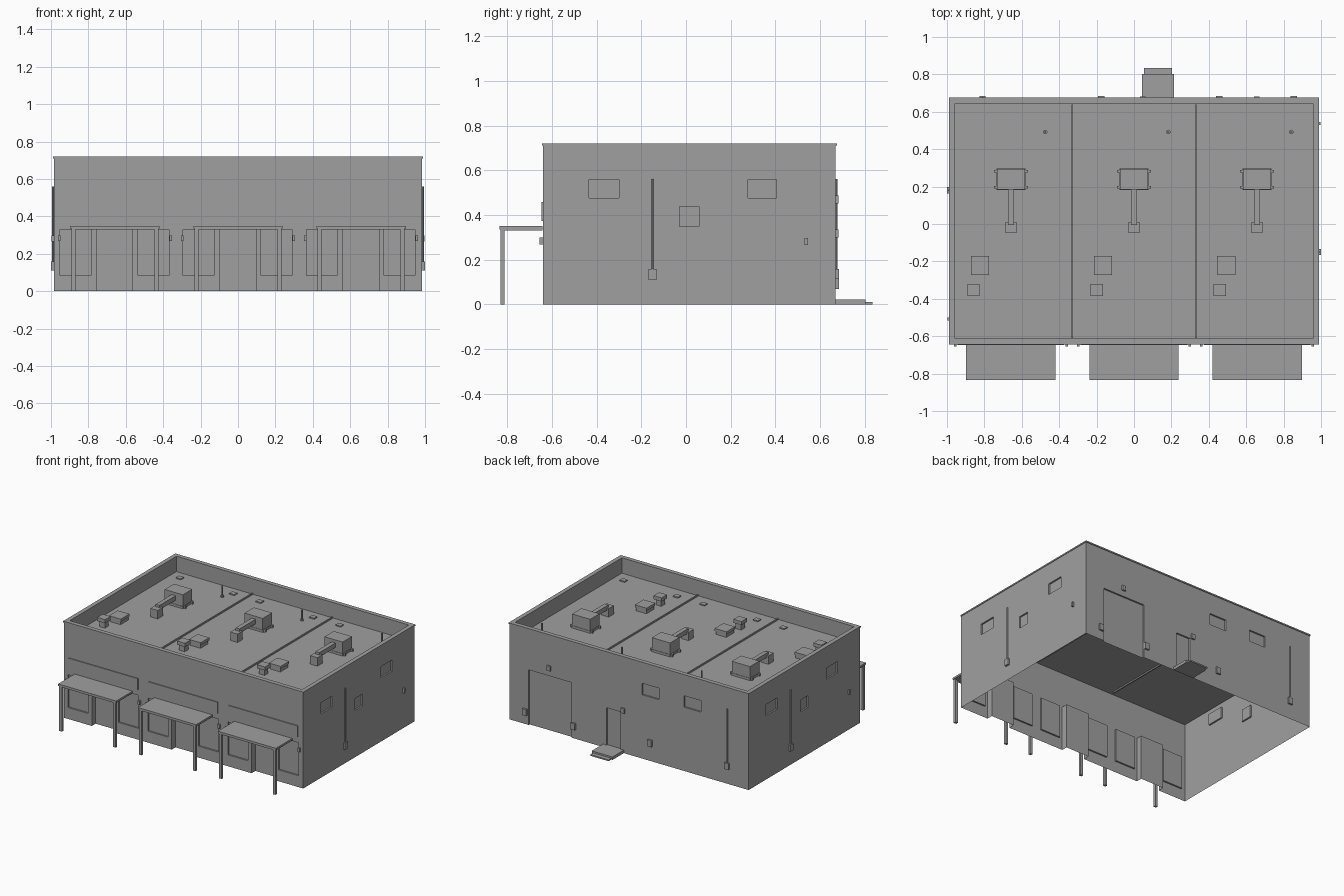
import bpy, bmesh
from mathutils import Vector

cube = bpy.data.objects.get("Cube")
if cube:
    bpy.data.objects.remove(cube, do_unlink=True)

grey = bpy.data.materials.new("plain_grey")
grey.use_nodes = True
grey.diffuse_color = (0.35, 0.35, 0.35, 1)
grey.node_tree.nodes["Principled BSDF"].inputs["Base Color"].default_value = (0.35, 0.35, 0.35, 1)

W, FRONT, BACK, TOP, ROOF = 0.985, -0.64, 0.67, 0.72, 0.605
MID = (FRONT + BACK) / 2
UNITS = (-0.658, 0, 0.658)


def finish(name, bm):
    mesh = bpy.data.meshes.new(name)
    bm.to_mesh(mesh)
    bm.free()
    mesh.materials.append(grey)
    obj = bpy.data.objects.new(name, mesh)
    bpy.context.collection.objects.link(obj)
    return obj


def box(name, x, y, z):
    """Box from (low, high) ranges."""
    bm = bmesh.new()
    bmesh.ops.create_cube(bm, size=1)
    for v in bm.verts:
        v.co = [(lo + hi) / 2 + c * (hi - lo) for c, (lo, hi) in zip(v.co, (x, y, z))]
    return finish(name, bm)


def around(c, size):
    return (c - size / 2, c + size / 2)


def tube(name, x, y, z, r):
    bm = bmesh.new()
    bmesh.ops.create_cone(bm, cap_ends=True, segments=10, radius1=r, radius2=r, depth=z[1] - z[0])
    bmesh.ops.translate(bm, verts=bm.verts, vec=(x, y, sum(z) / 2))
    return finish(name, bm)


def ring(name, x, y, thick, z):
    """Rectangular frame lying flat."""
    bm = bmesh.new()
    loops = []
    for inset, h in ((0, z[0]), (0, z[1]), (thick, z[1]), (thick, z[0])):
        a, b, c, d = -x + inset, x - inset, y[0] + inset, y[1] - inset
        loops.append([bm.verts.new((p, q, h)) for p, q in ((a, c), (b, c), (b, d), (a, d))])
    for i in range(4):
        p, q = loops[i], loops[(i + 1) % 4]
        for k in range(4):
            n = (k + 1) % 4
            bm.faces.new((p[k], p[n], q[n], q[k]))
    bmesh.ops.recalc_face_normals(bm, faces=bm.faces)
    return finish(name, bm)


def wall(name, span, recesses, place, outward):
    """Sheet wall with stepped-in openings (u0, u1, v0, v1, depth)."""
    us = sorted({*span, *(u for r in recesses for u in r[:2])})
    vs = sorted({0, TOP - 0.01, *(v for r in recesses for v in r[2:4])})

    def depth(i, j):
        u, v = (us[i] + us[i + 1]) / 2, (vs[j] + vs[j + 1]) / 2
        return max([r[4] for r in recesses if r[0] < u < r[1] and r[2] < v < r[3]], default=0)

    bm = bmesh.new()

    def quad(*pts):
        bm.faces.new([bm.verts.new(place(*p)) for p in pts])

    nu, nv = len(us) - 1, len(vs) - 1
    for i in range(nu):
        for j in range(nv):
            a, b, c, e, d = us[i], us[i + 1], vs[j], vs[j + 1], depth(i, j)
            quad((a, c, d), (b, c, d), (b, e, d), (a, e, d))
            if i + 1 < nu and depth(i + 1, j) != d:
                n = depth(i + 1, j)
                quad((b, c, d), (b, c, n), (b, e, n), (b, e, d))
            if j + 1 < nv and depth(i, j + 1) != d:
                n = depth(i, j + 1)
                quad((a, e, d), (b, e, d), (b, e, n), (a, e, n))
    bmesh.ops.remove_doubles(bm, verts=bm.verts, dist=0.0001)
    bmesh.ops.recalc_face_normals(bm, faces=bm.faces)
    if sum(f.normal.dot(Vector(outward)) * f.calc_area() for f in bm.faces) < 0:
        bmesh.ops.reverse_faces(bm, faces=bm.faces)
    return finish(name, bm)


# Front wall: a door bay and two shop windows per unit
openings = []
for c in UNITS:
    openings += [(c - 0.293, c - 0.128, 0.085, 0.33, 0.012),
                 (c + 0.123, c + 0.288, 0.085, 0.33, 0.012),
                 (c - 0.098, c + 0.095, 0, 0.335, 0.045)]
wall("front_wall", (-W, W), openings, lambda u, v, d: (u, FRONT + d, v), (0, -1, 0))

# Back wall: loading door, service door, two windows
wall("back_wall", (-W, W),
     [(0.474, 0.828, 0, 0.41, 0.012), (0.07, 0.187, 0.02, 0.3, 0.012),
      (-0.593, -0.453, 0.475, 0.56, 0.012), (-0.247, -0.107, 0.475, 0.56, 0.012)],
     lambda u, v, d: (u, BACK - d, v), (0, 1, 0))

# Side walls and their fittings: the right one is the left one turned half round
for s, side in ((1, "left"), (-1, "right")):
    def turn(y):
        return MID + s * (y - MID)

    def out(a, b):
        return tuple(sorted((s * a, s * b)))

    wall(side + "_wall", (FRONT, BACK),
         [(*sorted((turn(a), turn(b))), 0.475, 0.558, 0.012) for a, b in ((-0.433, -0.3), (0.277, 0.406))]
         + [(*sorted((turn(-0.03), turn(0.058))), 0.348, 0.437, 0.012)],
         lambda u, v, d: (s * (W - d), u, v), (s, 0, 0))
    box(side + "_meter_box", out(W, 1), around(turn(-0.15), 0.034), (0.11, 0.158))
    tube(side + "_conduit", s * (W + 0.004), turn(-0.15), (0.15, 0.56), 0.005)
    box(side + "_wall_light", out(W, 0.998), around(turn(0.538), 0.015), (0.265, 0.297))

# Back wall fittings
for x, z in ((-0.81, 0.135), (-0.175, 0.135), (0.455, 0.092), (0.855, 0.092)):
    box("back_meter_box", around(x, 0.034), (BACK, BACK + 0.014), around(z, 0.048))
tube("back_conduit", -0.81, BACK + 0.004, (0.15, 0.56), 0.005)
for x, z in ((0.047, 0.318), (0.656, 0.47)):
    box("back_wall_light", around(x, 0.03), (BACK, BACK + 0.012), around(z, 0.036))
box("stoop", (0.043, 0.214), (BACK, 0.803), (0, 0.022))
box("stoop_step", (0.053, 0.204), (0.803, 0.835), (0, 0.01))

# Roof deck, parapet lining, coping and unit dividers
box("roof_deck", (-W + 0.015, W - 0.015), (FRONT + 0.015, BACK - 0.015), (ROOF - 0.01, ROOF))
ring("parapet_lining", W - 0.001, (FRONT + 0.001, BACK - 0.001), 0.026, (ROOF - 0.01, TOP - 0.01))
ring("parapet_coping", W + 0.004, (FRONT - 0.004, BACK + 0.005), 0.032, (TOP - 0.01, TOP))
for x in (-0.33, 0.33):
    box("roof_divider", around(x, 0.009), (FRONT + 0.03, BACK - 0.03), (ROOF - 0.02, ROOF + 0.01))

for c in UNITS:
    # Shopfront sign band, lamps and canopy on posts
    box("sign_band", around(c, 0.57), (FRONT - 0.007, FRONT), (0.373, 0.457))
    for dx in (-0.298, 0.298):
        box("front_lamp", around(c + dx, 0.015), (FRONT - 0.015, FRONT), (0.268, 0.298))
    box("canopy", around(c, 0.478), (-0.835, FRONT - 0.002), (0.336, 0.35))
    box("canopy_lip", around(c, 0.466), (-0.831, FRONT - 0.003), (0.33, 0.336))
    for dx in (-0.222, 0.222):
        box("canopy_post", around(c + dx, 0.021), (-0.831, -0.813), (0, 0.334))

    # Rooftop air unit on a curb with brackets, duct and outlet
    box("air_unit", around(c, 0.15), (0.184, 0.294), (0.62, 0.708))
    box("air_unit_curb", around(c, 0.156), (0.181, 0.297), (ROOF, 0.622))
    for dx in (-0.084, 0.084):
        for y in (0.197, 0.282):
            box("curb_bracket", around(c + dx, 0.014), around(y, 0.012), (ROOF, 0.625))
    box("duct", around(c, 0.032), (-0.005, 0.186), (0.652, 0.686))
    box("duct_outlet", around(c, 0.06), (-0.048, 0.012), (ROOF, 0.668))

    # Skylight, exhaust hood, vent pipe and drain covers
    box("skylight_curb", around(c - 0.165, 0.086), (-0.267, -0.177), (ROOF, 0.63))
    box("skylight", around(c - 0.165, 0.097), (-0.273, -0.171), (0.63, 0.65))
    box("exhaust_stem", around(c - 0.2, 0.045), around(-0.352, 0.043), (ROOF, 0.65))
    box("exhaust_hood", around(c - 0.2, 0.066), around(-0.352, 0.064), (0.648, 0.675))
    tube("vent_pipe", c + 0.183, 0.492, (ROOF, 0.685), 0.006)
    tube("vent_flashing", c + 0.183, 0.492, (ROOF, ROOF + 0.01), 0.012)
    for dx in (-0.22, 0.22):
        for y in (-0.52, 0.57):
            box("drain_cover", around(c + dx, 0.042), around(y, 0.036), (ROOF, ROOF + 0.008))
